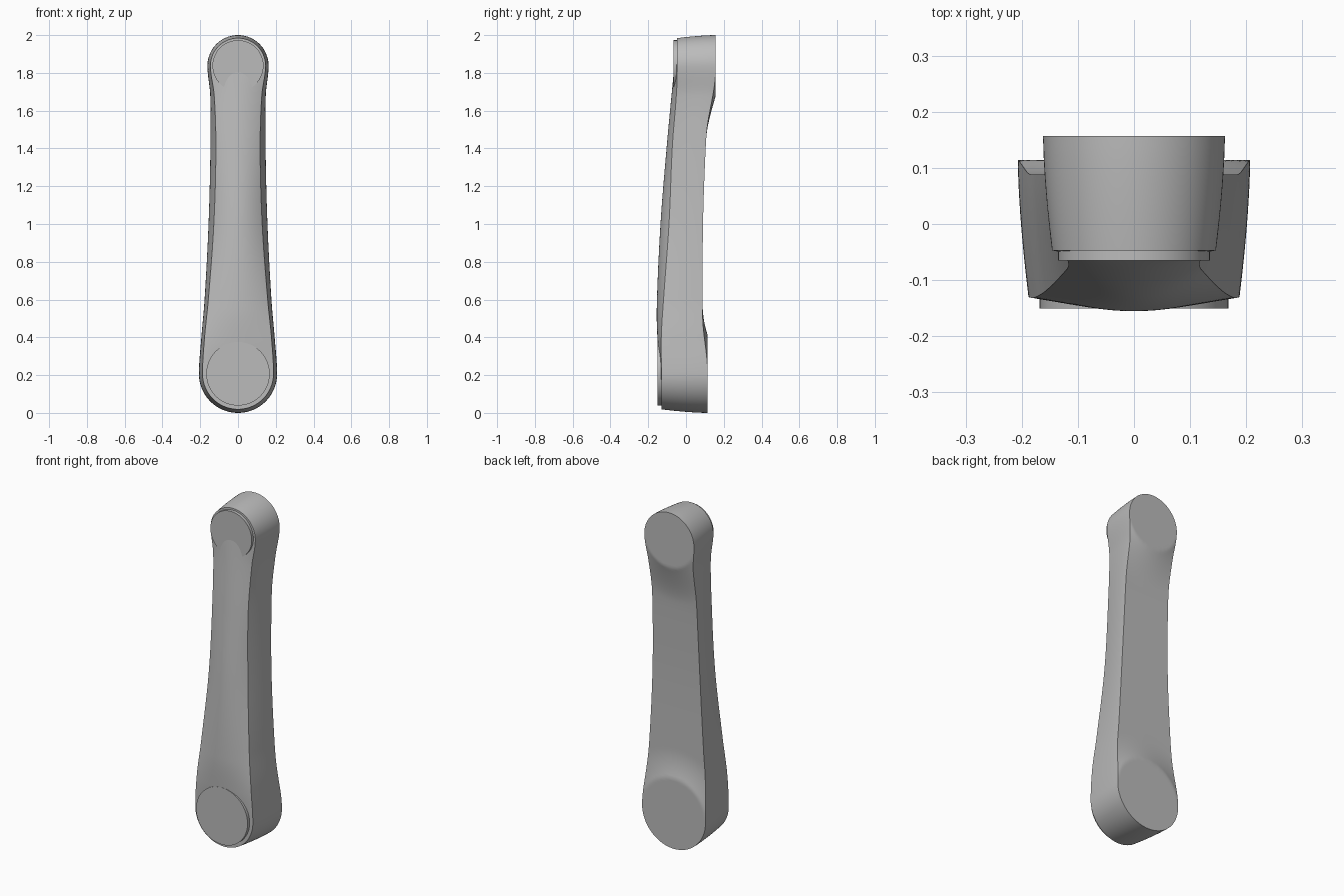
import bpy
import bmesh
import math

if "Cube" in bpy.data.objects:
    bpy.data.objects.remove(bpy.data.objects["Cube"])

grey = bpy.data.materials.new("satin grey")
grey.use_nodes = True
GREY = (0.5, 0.5, 0.5, 1)
grey.diffuse_color = GREY
grey.node_tree.nodes["Principled BSDF"].inputs["Base Color"].default_value = GREY

LOW, HIGH = 0.207, 1.838          # heights of the two joint centres
ROWS, COLS, WALL = 180, 40, 10


def curve(points, z):
    """Smooth interpolation through (height, value) points."""
    if z <= points[0][0]:
        return points[0][1]
    if z >= points[-1][0]:
        return points[-1][1]
    i = max(k for k in range(len(points) - 1) if points[k][0] <= z)

    def slope(k):
        a, b = points[max(k - 1, 0)], points[min(k + 1, len(points) - 1)]
        return 0 if k in (0, len(points) - 1) else (b[1] - a[1]) / (b[0] - a[0])
    (z0, v0), (z1, v1) = points[i], points[i + 1]
    h = z1 - z0
    t = (z - z0) / h
    return ((2*t**3 - 3*t*t + 1) * v0 + (t**3 - 2*t*t + t) * h * slope(i)
            + (3*t*t - 2*t**3) * v1 + (t**3 - t*t) * h * slope(i + 1))


# Half widths of the back and front outlines, and depths of the faces
BACK_W = [(LOW, .207), (.4, .194), (.6, .177), (1, .156), (1.4, .146), (1.68, .147), (HIGH, .162)]
FRONT_W = [(LOW, .188), (.4, .177), (.6, .157), (1, .128), (1.4, .117), (1.68, .126), (HIGH, .146)]
CREST = [(.06, -.13), (.25, -.14), (.37, -.15), (.55, -.155), (1, -.135), (1.4, -.103),
         (1.72, -.073), (1.85, -.06), (1.95, -.047)]
CREASE = [(.2, -.13), (.4, -.131), (.6, -.119), (1, -.09), (1.4, -.073), (1.8, -.047)]
WEB = [(.5, .088), (1, .09), (1.4, .104), (1.7, .122)]


def half_width(z, taper):
    ends = [p[0][1] + (q[0][1] - p[0][1]) * taper for p, q in ((BACK_W, FRONT_W),)]
    ends += [BACK_W[-1][1] + (FRONT_W[-1][1] - BACK_W[-1][1]) * taper]
    if z < LOW:
        return math.sqrt(max(ends[0]**2 - (LOW - z)**2, 0))
    if z > HIGH:
        return math.sqrt(max(ends[1]**2 - (z - HIGH)**2, 0))
    b = curve(BACK_W, z)
    return b + (curve(FRONT_W, z) - b) * taper


def row_height(s, taper):
    bottom = LOW - (.207 - .019 * taper)
    top = HIGH + .162 - .016 * taper
    return bottom + (top - bottom) * (1 - math.cos(math.pi * s)) / 2


def back_y(x, z):
    """Hollow web rising in a fillet to a flat pad at each joint."""
    y = curve(WEB, z)
    for centre, radius, pad, reach in ((LOW, .207, .114, .16), (HIGH, .162, .157, .22)):
        gap = max(math.hypot(x, z - centre) - radius, 0) / reach
        if gap < 1:
            y += (pad - y) * (1 - gap)**2
    return y


def front_y(u, z):
    edge = curve(CREASE, z)
    return edge + (curve(CREST, z) - edge) * (1 - u * u)


def section(s):
    """Closed cross-section: back face, side wall, front face, side wall."""
    zb, zf = row_height(s, 0), row_height(s, 1)
    wb, wf = half_width(zb, 0), half_width(zf, 1)
    pts = [(wb * u, back_y(wb * u, zb), zb) for u in (2 * i / COLS - 1 for i in range(COLS + 1))]
    wall = []
    for k in range(1, WALL):
        t = k / WALL
        z = row_height(s, t**1.6)
        y0 = back_y(wb, zb)
        wall.append((half_width(z, t**1.6), y0 + (front_y(1, zf) - y0) * t, z))
    pts += wall
    pts += [(-wf * u, front_y(u, zf), zf) for u in (2 * i / COLS - 1 for i in range(COLS + 1))]
    return pts + [(-x, y, z) for x, y, z in reversed(wall)]


def finish(bm, name, angle):
    bmesh.ops.recalc_face_normals(bm, faces=bm.faces)
    mesh = bpy.data.meshes.new(name)
    bm.to_mesh(mesh)
    bm.free()
    mesh.materials.append(grey)
    obj = bpy.data.objects.new(name, mesh)
    bpy.context.collection.objects.link(obj)
    bpy.ops.object.select_all(action='DESELECT')
    obj.select_set(True)
    bpy.context.view_layer.objects.active = obj
    bpy.ops.object.shade_smooth_by_angle(angle=math.radians(angle))


# Arm body lofted from bottom to top
bm = bmesh.new()
rings = [[bm.verts.new(p) for p in section(i / ROWS)] for i in range(ROWS + 1)]
for a, b in zip(rings, rings[1:]):
    for i in range(len(a)):
        j = (i + 1) % len(a)
        bm.faces.new((a[i], a[j], b[j], b[i]))
bmesh.ops.remove_doubles(bm, verts=bm.verts, dist=1e-5)
finish(bm, "arm_body", 35)

# Round cover plates on the front of each joint
for name, z, radius, front, back in (("lower_joint_cover", LOW, .168, -.151, -.11),
                                     ("upper_joint_cover", HIGH, .135, -.065, -.03)):
    bm = bmesh.new()
    loops = []
    for y in (front, back):
        loops.append([bm.verts.new((radius * math.cos(a), y, z + radius * math.sin(a)))
                      for a in (2 * math.pi * i / 96 for i in range(96))])
    bm.faces.new(loops[0])
    bm.faces.new(loops[1])
    for i in range(96):
        j = (i + 1) % 96
        bm.faces.new((loops[0][i], loops[0][j], loops[1][j], loops[1][i]))
    finish(bm, name, 35)
